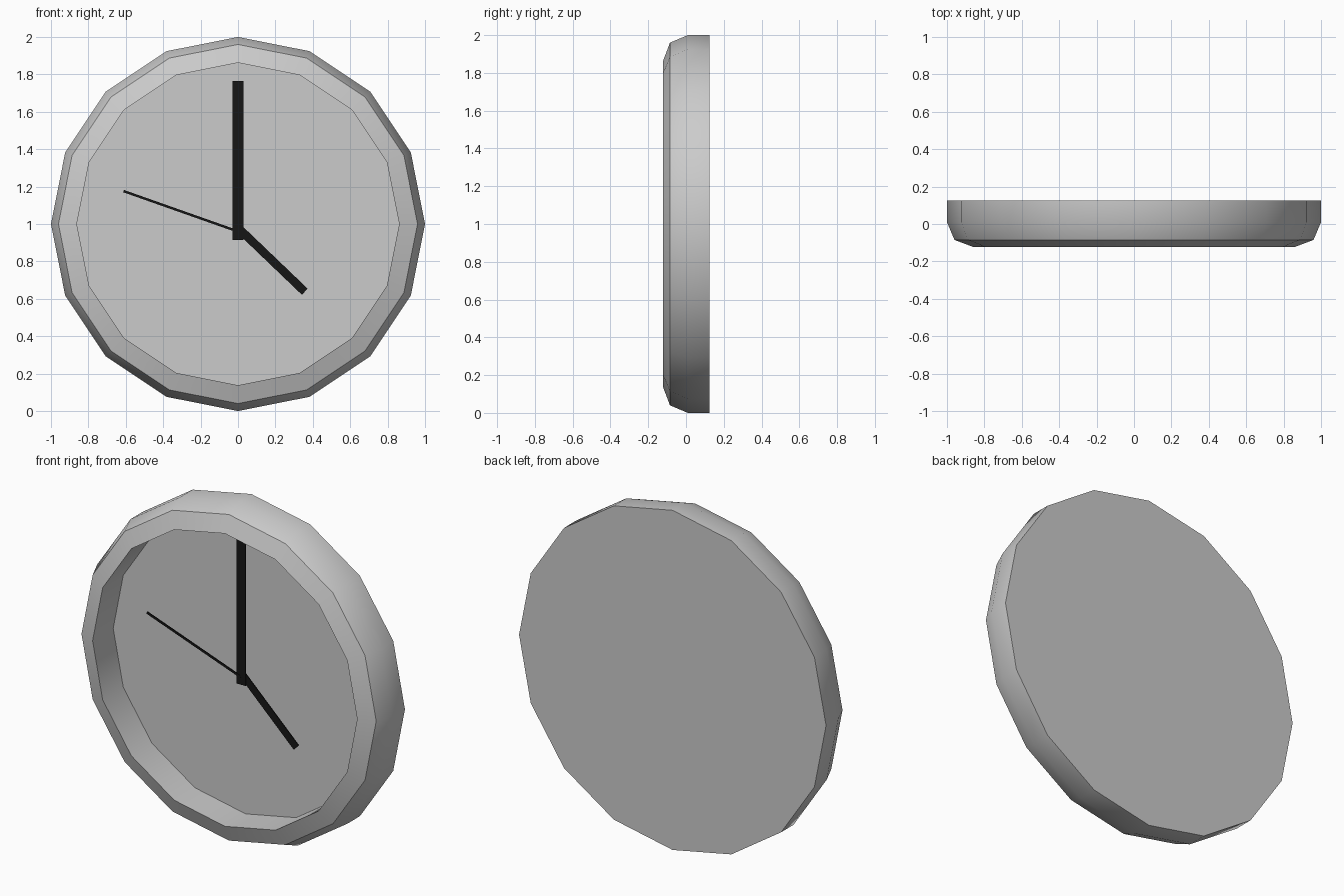
import bpy, bmesh, math

if "Cube" in bpy.data.objects:
    bpy.data.objects.remove(bpy.data.objects["Cube"])

SIDES = 16
CENTRE_Z = 1.0

black = bpy.data.materials.new("black")
black.diffuse_color = (0.008, 0.008, 0.008, 1)
black.use_nodes = True
black.node_tree.nodes["Principled BSDF"].inputs["Base Color"].default_value = black.diffuse_color


def finish(name, bm, mat=None):
    bmesh.ops.recalc_face_normals(bm, faces=bm.faces)
    mesh = bpy.data.meshes.new(name)
    bm.to_mesh(mesh)
    bm.free()
    ob = bpy.data.objects.new(name, mesh)
    bpy.context.collection.objects.link(ob)
    if mat:
        mesh.materials.append(mat)
    return ob


# Case: rings of (radius, y) from the back, round the rim, into the recessed dial
profile = [(1.0, 0.125), (1.0, 0.01), (0.96, -0.085), (0.862, -0.122), (0.862, 0.07)]
bm = bmesh.new()
rings = []
for r, y in profile:
    rings.append([bm.verts.new((r * math.cos(a), y, CENTRE_Z + r * math.sin(a)))
                  for a in (2 * math.pi * i / SIDES for i in range(SIDES))])
for a, b in zip(rings, rings[1:]):
    for i in range(SIDES):
        j = (i + 1) % SIDES
        bm.faces.new((a[i], a[j], b[j], b[i]))
bm.faces.new(rings[0])    # back
bm.faces.new(rings[-1])   # dial
case = finish("clock_case", bm)
bpy.context.view_layer.objects.active = case
case.select_set(True)
bpy.ops.object.shade_smooth_by_angle(angle=math.radians(30))


# Hands: thin bars running between two points on the dial
def hand(name, start, end, width, y, thick=0.006):
    dx, dz = end[0] - start[0], end[1] - start[1]
    bm = bmesh.new()
    bmesh.ops.create_cube(bm, size=1)
    for v in bm.verts:
        v.co = (v.co.x * math.hypot(dx, dz), v.co.y * thick, v.co.z * width)
    ob = finish(name, bm, black)
    ob.location = ((start[0] + end[0]) / 2, y, (start[1] + end[1]) / 2)
    ob.rotation_euler = (0, -math.atan2(dz, dx), 0)


hand("minute_hand", (0, 0.915), (0, 1.765), 0.06, 0.03)
hand("hour_hand", (0.0, 0.98), (0.357, 0.638), 0.045, 0.034)
hand("second_hand", (0.0, 0.96), (-0.612, 1.176), 0.013, 0.028)
